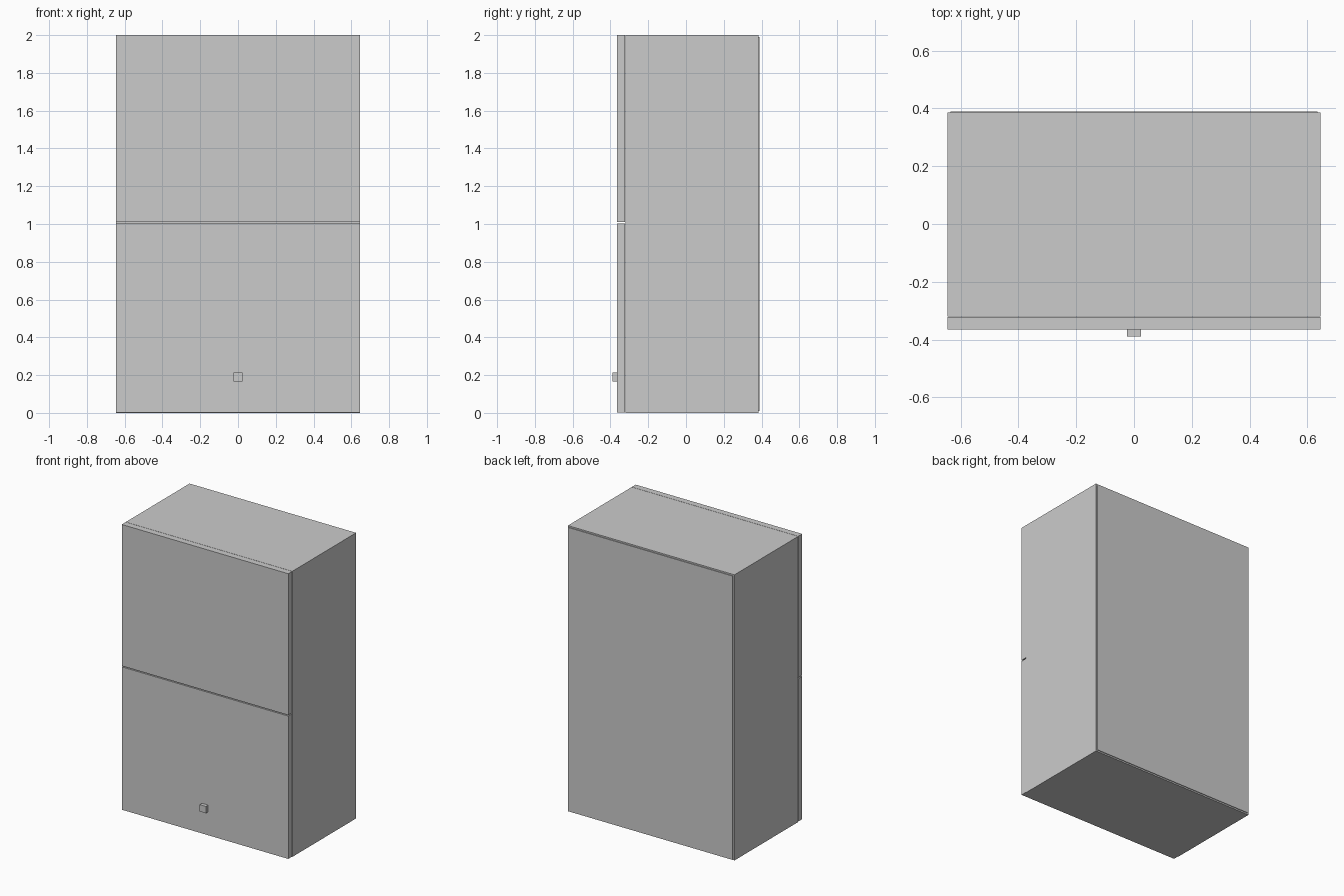
import bpy
import bmesh
from mathutils import Vector

cube = bpy.data.objects.get("Cube")
if cube:
    bpy.data.objects.remove(cube, do_unlink=True)

# Single grey finish for the whole cabinet
grey = bpy.data.materials.new("light_grey")
grey.use_nodes = True
colour = (0.6, 0.6, 0.6, 1)
grey.diffuse_color = colour
grey.node_tree.nodes["Principled BSDF"].inputs["Base Color"].default_value = colour


def board(name, low, high):
    """Flat-sided box between two opposite corners."""
    low, high = Vector(low), Vector(high)
    mesh = bpy.data.meshes.new(name)
    bm = bmesh.new()
    bmesh.ops.create_cube(bm, size=1)
    bmesh.ops.scale(bm, vec=high - low, verts=bm.verts)
    bm.to_mesh(mesh)
    bm.free()
    obj = bpy.data.objects.new(name, mesh)
    obj.location = (low + high) / 2
    mesh.materials.append(grey)
    bpy.context.collection.objects.link(obj)
    return obj


HALF = 0.645            # half width
THICK = 0.04            # board thickness
INNER = HALF - THICK
FRONT, BACK = -0.32, 0.385
HEIGHT = 2.0

# Carcass sides
board("left_side", (INNER, FRONT, 0), (HALF, BACK, HEIGHT))
board("right_side", (-HALF, FRONT, 0), (-INNER, BACK, HEIGHT))

# Bottom, middle shelf and top between the sides
for name, z in (("bottom", 0), ("shelf", 0.98), ("top", HEIGHT - THICK)):
    board(name, (-INNER, FRONT, z), (INNER, BACK, z + THICK))

# Thin back panel
board("back_panel", (-0.635, BACK, 0.01), (0.635, 0.39, 1.99))

# Two full-width doors with a narrow gap
DOOR_FRONT = -0.365
for name, z0, z1 in (("lower_door", 0.003, 1.003), ("upper_door", 1.01, HEIGHT)):
    board(name, (-HALF, DOOR_FRONT, z0), (HALF, FRONT - 0.002, z1))

# Square knob
board("knob", (-0.024, -0.39, 0.166), (0.024, DOOR_FRONT, 0.214))
